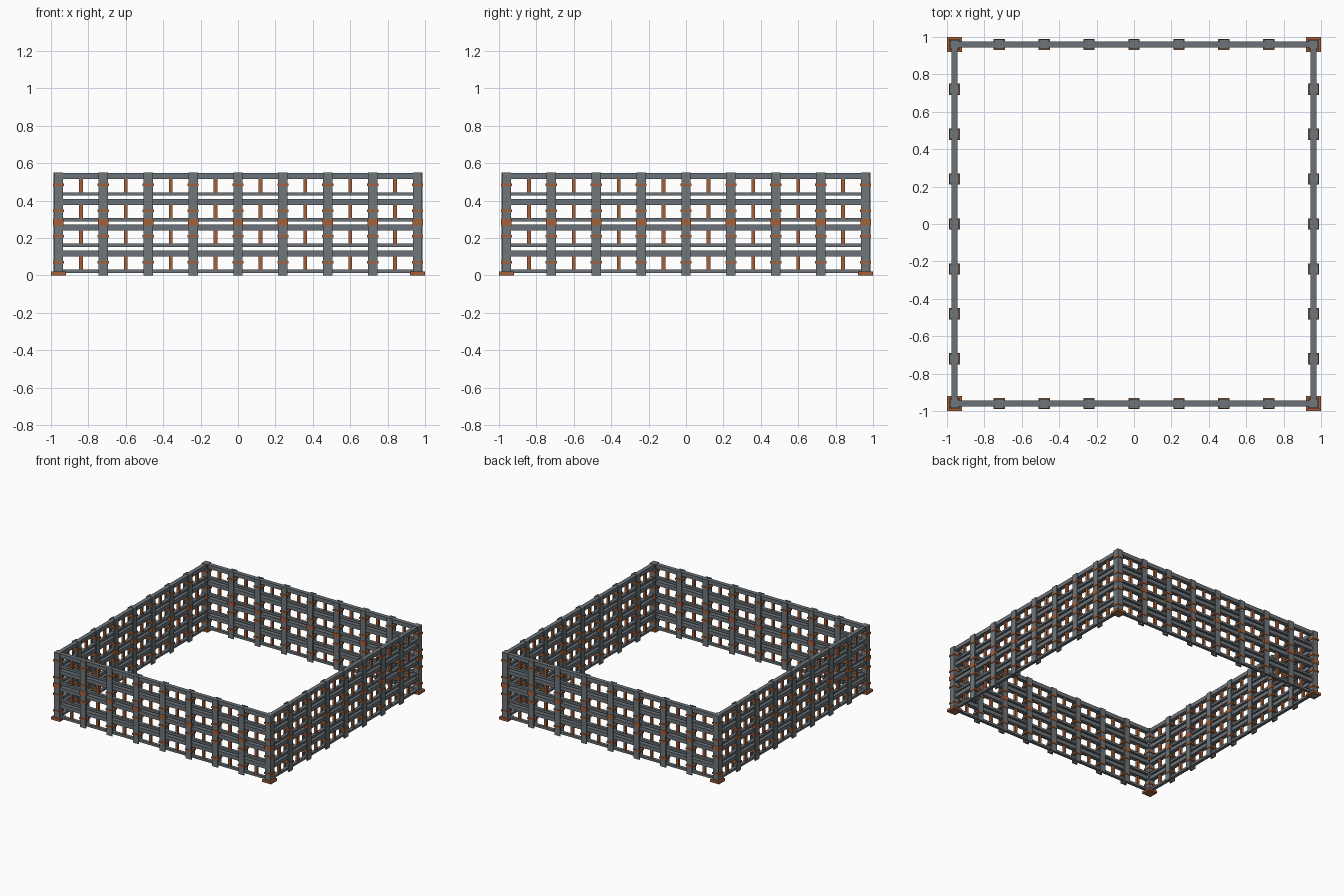
import bpy, bmesh
from mathutils import Matrix, Vector
from math import pi

if "Cube" in bpy.data.objects:
    bpy.data.objects.remove(bpy.data.objects["Cube"])


def material(name, col):
    m = bpy.data.materials.new(name)
    m.diffuse_color = (*col, 1)
    m.use_nodes = True
    m.node_tree.nodes["Principled BSDF"].inputs["Base Color"].default_value = m.diffuse_color
    return m


STEEL = material("blue grey steel", (0.145, 0.17, 0.19))
POST = material("grey steel", (0.16, 0.18, 0.19))
RUST = material("rust orange", (0.38, 0.115, 0.04))

W = 0.96        # distance of each wall from the centre
STEP = 0.24     # post spacing
PITCH = 0.1375  # height of one panel row


def box(bm, c, s):
    bmesh.ops.create_cube(bm, size=1, matrix=Matrix.Translation(Vector(c)) @ Matrix.Diagonal((*s, 1)))


def finish(bm, name, mat, angle=0):
    bmesh.ops.rotate(bm, verts=bm.verts, cent=(0, 0, 0), matrix=Matrix.Rotation(angle, 3, 'Z'))
    me = bpy.data.meshes.new(name)
    bm.to_mesh(me)
    bm.free()
    me.materials.append(mat)
    bpy.context.collection.objects.link(bpy.data.objects.new(name, me))


def collars(bm, x):
    # four thin clamps and one wider splice band on a post
    for k in range(4):
        box(bm, (x, -W, 0.071 + k * PITCH), (0.06, 0.06, 0.014))
    box(bm, (x, -W, 0.284), (0.056, 0.056, 0.034))


for side, label in enumerate(("front", "right", "back", "left")):
    a = side * pi / 2

    # I-beam posts: flanges face outward and inward, web between
    bm = bmesh.new()
    for i in range(-3, 4):
        x = i * STEP
        for s in (-1, 1):
            box(bm, (x, -W + s * 0.021, 0.275), (0.05, 0.009, 0.55))
        box(bm, (x, -W, 0.275), (0.012, 0.036, 0.55))
    finish(bm, label + "_posts", POST, a)

    # horizontal rails: a thick upper and a thin lower rail per row
    bm = bmesh.new()
    for k in range(4):
        box(bm, (0, -W, 0.118 + k * PITCH), (2 * W, 0.034, 0.032))
        box(bm, (0, -W, 0.0225 + k * PITCH), (2 * W, 0.026, 0.018))
    finish(bm, label + "_rails", STEEL, a)

    # rust coloured uprights between the posts
    bm = bmesh.new()
    for i in range(8):
        for k in range(4):
            box(bm, ((i - 3.5) * STEP, -W, 0.069 + k * PITCH), (0.02, 0.02, 0.085))
    finish(bm, label + "_uprights", RUST, a)

    # clamps on the posts
    bm = bmesh.new()
    for i in range(-3, 4):
        collars(bm, i * STEP)
    finish(bm, label + "_clamps", RUST, a)

    # corner post with clamps and foot plate
    bm = bmesh.new()
    box(bm, (-W, -W, 0.275), (0.05, 0.05, 0.55))
    finish(bm, label + "_corner_post", POST, a)
    bm = bmesh.new()
    collars(bm, -W)
    box(bm, (-W, -W, 0.01), (0.08, 0.08, 0.02))
    finish(bm, label + "_corner_plates", RUST, a)
